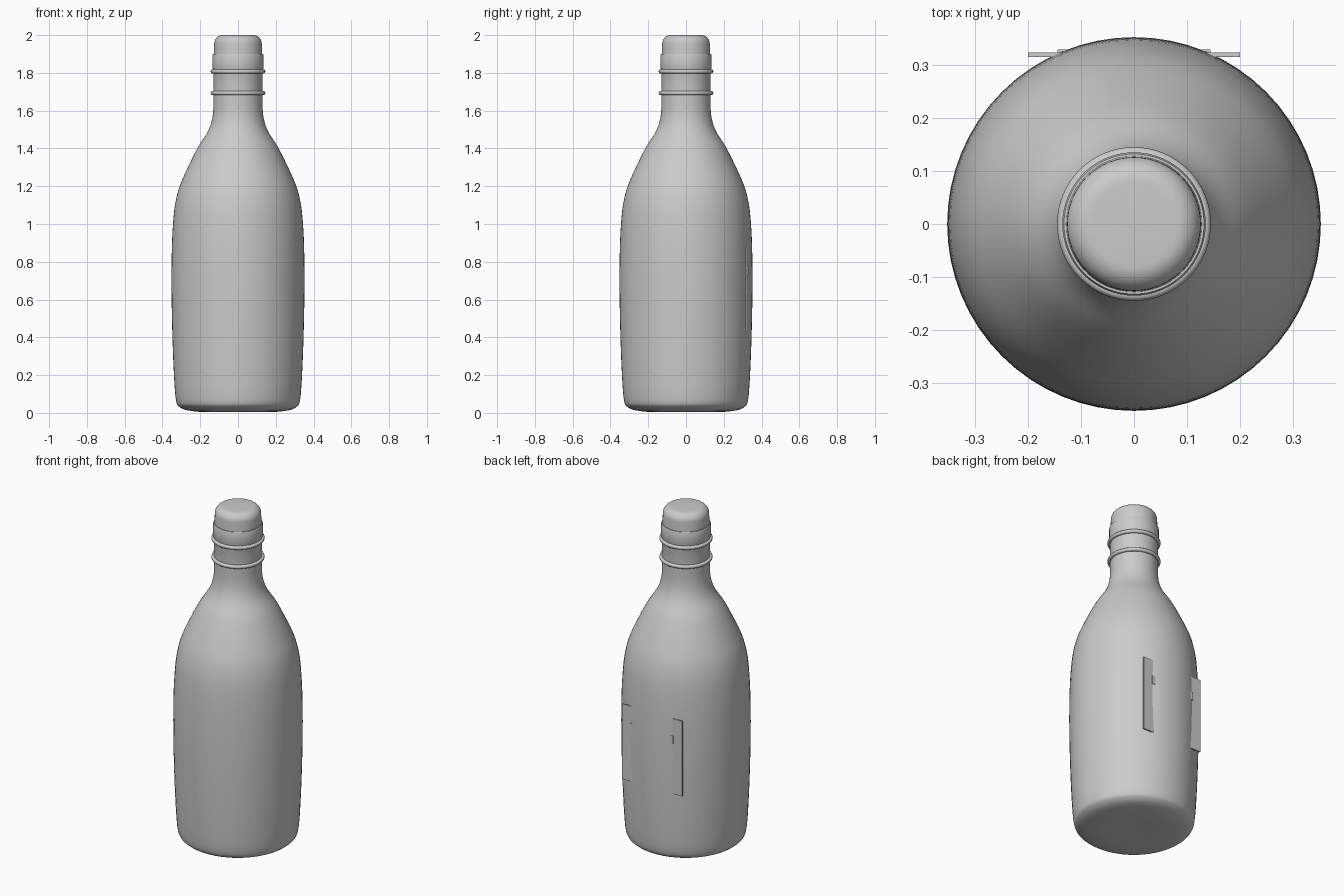
import bpy, bmesh, math

cube = bpy.data.objects.get("Cube")
if cube:
    bpy.data.objects.remove(cube)

glass = bpy.data.materials.new("plain_grey")
glass.use_nodes = True
GREY = (0.6, 0.6, 0.6, 1)
glass.diffuse_color = GREY
glass.node_tree.nodes["Principled BSDF"].inputs["Base Color"].default_value = GREY


def finish(name, bm):
    bmesh.ops.recalc_face_normals(bm, faces=bm.faces)
    mesh = bpy.data.meshes.new(name)
    bm.to_mesh(mesh)
    bm.free()
    mesh.materials.append(glass)
    obj = bpy.data.objects.new(name, mesh)
    bpy.context.collection.objects.link(obj)
    bpy.ops.object.select_all(action="DESELECT")
    obj.select_set(True)
    bpy.context.view_layer.objects.active = obj
    bpy.ops.object.shade_smooth_by_angle(angle=math.radians(40))
    return obj


def smooth_path(points, steps=4):
    """Catmull-Rom curve through the profile points."""
    ext = [points[0]] + points + [points[-1]]
    path = []
    for a, b, c, d in zip(ext, ext[1:], ext[2:], ext[3:]):
        for i in range(steps):
            t = i / steps
            path.append(tuple(
                0.5 * (2 * q + (r - p) * t + (2 * p - 5 * q + 4 * r - s) * t ** 2
                       + (3 * q - p - 3 * r + s) * t ** 3)
                for p, q, r, s in zip(a, b, c, d)))
    return path + [points[-1]]


def lathe(name, profile, segments=64):
    """Spin a (radius, height) profile around z."""
    bm = bmesh.new()
    verts = [bm.verts.new((r, 0, z)) for r, z in profile]
    edges = [bm.edges.new(pair) for pair in zip(verts, verts[1:])]
    bmesh.ops.spin(bm, geom=verts + edges, cent=(0, 0, 0), axis=(0, 0, 1),
                   angle=math.tau, steps=segments)
    bmesh.ops.remove_doubles(bm, verts=bm.verts, dist=1e-5)
    return finish(name, bm)


def ring(name, z, radius, thickness):
    """Round bead around the neck."""
    lathe(name, [(radius + thickness * math.cos(math.tau * i / 12),
                  z + thickness * math.sin(math.tau * i / 12)) for i in range(13)])


def plate(name, width, y0, y1, z0, z1):
    bm = bmesh.new()
    bmesh.ops.create_cube(bm, size=1)
    for v in bm.verts:
        v.co = (v.co.x * width, y1 if v.co.y > 0 else y0, z1 if v.co.z > 0 else z0)
    finish(name, bm)


# Body with rounded base, sloping shoulder and straight neck
outline = smooth_path([
    (0.2, 0.005), (0.27, 0.014), (0.31, 0.032), (0.328, 0.065), (0.338, 0.18),
    (0.347, 0.4), (0.352, 0.65), (0.35, 0.88), (0.341, 1.04), (0.328, 1.13),
    (0.305, 1.21), (0.256, 1.32), (0.21, 1.41), (0.165, 1.48), (0.142, 1.535),
    (0.131, 1.6), (0.13, 1.69)])
lathe("bottle_body", [(0, 0.012), (0.1, 0.008)] + outline
      + [(0.13, 1.81), (0.135, 1.825), (0.135, 1.893), (0.132, 1.9), (0.12, 1.9)])

# Beads on the neck
ring("upper_neck_ring", 1.807, 0.134, 0.011)
ring("lower_neck_ring", 1.693, 0.134, 0.011)

# Domed stopper with a flat top
corner = [(0.08 + 0.046 * math.sin(a), 1.954 + 0.046 * math.cos(a))
          for a in (math.pi / 2 * i / 8 for i in range(9))]
lathe("stopper", [(0, 2.0)] + corner + [(0.128, 1.895), (0, 1.895)])

# Flat label set into the back, with a raised strip
plate("label", 0.4, 0.315, 0.323, 0.43, 0.88)
plate("label_strip", 0.288, 0.323, 0.329, 0.73, 0.78)
